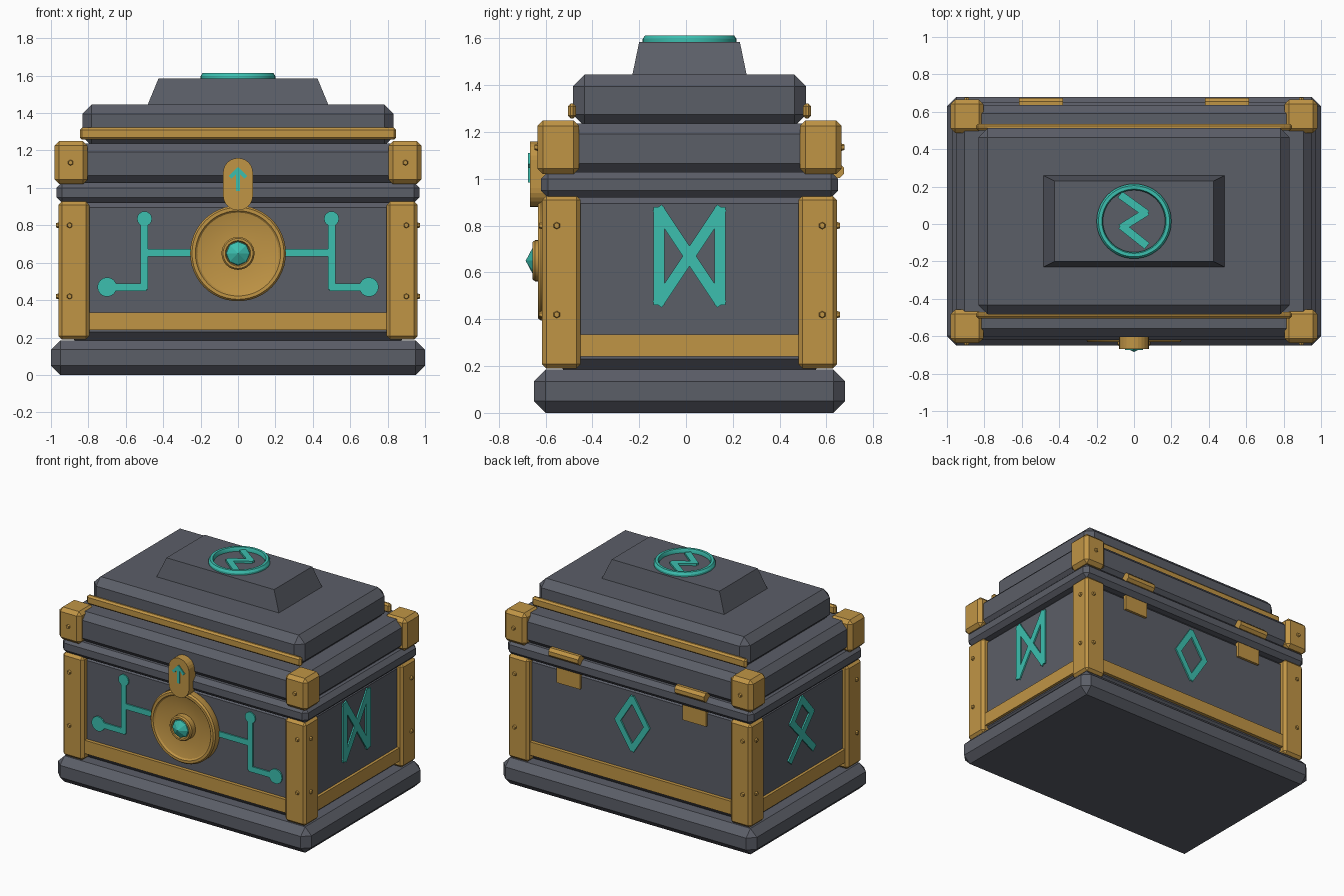
import bpy, bmesh, math
from mathutils import Matrix, Vector

if "Cube" in bpy.data.objects:
    bpy.data.objects.remove(bpy.data.objects["Cube"])

YC = 0.015  # middle of the chest in y


def material(name, rgb):
    m = bpy.data.materials.new(name)
    m.diffuse_color = (*rgb, 1)
    m.use_nodes = True
    m.node_tree.nodes["Principled BSDF"].inputs["Base Color"].default_value = m.diffuse_color
    return m


SLATE = material("slate_grey", (0.105, 0.112, 0.137))
GOLD = material("gold", (0.53, 0.30, 0.06))
TEAL = material("teal", (0.045, 0.52, 0.43))


def finish(name, bm, mat, smooth=False):
    bmesh.ops.recalc_face_normals(bm, faces=bm.faces[:])
    me = bpy.data.meshes.new(name)
    bm.to_mesh(me)
    bm.free()
    me.materials.append(mat)
    if smooth:
        me.shade_smooth()
        me.set_sharp_from_angle(angle=math.radians(30))
    ob = bpy.data.objects.new(name, me)
    bpy.context.collection.objects.link(ob)
    return ob


def box(name, x, y, z, mat, bevel=0.0, taper=(0, 0)):
    """Chamfered box from (min, max) ranges; taper pulls the top edges in."""
    bm = bmesh.new()
    bmesh.ops.create_cube(bm, size=1)
    c = Vector([(r[0] + r[1]) / 2 for r in (x, y, z)])
    s = Vector([r[1] - r[0] for r in (x, y, z)])
    for v in bm.verts:
        top = v.co.z > 0
        sx, sy = math.copysign(1, v.co.x), math.copysign(1, v.co.y)
        v.co = c + v.co * s
        if top:
            v.co.x -= sx * taper[0]
            v.co.y -= sy * taper[1]
    if bevel:
        bmesh.ops.bevel(bm, geom=bm.edges[:], offset=bevel, segments=1,
                        affect='EDGES')
    return finish(name, bm, mat)


def bar(a, b, w=0.04):
    """Outline of a straight stroke between two points."""
    a, b = Vector(a), Vector(b)
    d = (b - a).normalized()
    n = Vector((-d.y, d.x)) * w / 2
    e = d * w * 0.3
    return [a - e + n, a - e - n, b + e - n, b + e + n]


def disc(c, r, n=16):
    return [(c[0] + r * math.cos(2 * math.pi * i / n),
             c[1] + r * math.sin(2 * math.pi * i / n)) for i in range(n)]


def stroke(points, w=0.04):
    return [bar(p, q, w) for p, q in zip(points, points[1:])]


def plates(name, axis, d0, d1, outlines, mat):
    """Flat outlines given thickness along an axis, from d0 to d1."""
    place = {'x': lambda u, v, d: (d, u, v), 'y': lambda u, v, d: (u, d, v),
             'z': lambda u, v, d: (u, v, d)}[axis]
    bm = bmesh.new()
    for o in outlines:
        lo = [bm.verts.new(place(p[0], p[1], d0)) for p in o]
        hi = [bm.verts.new(place(p[0], p[1], d1)) for p in o]
        bm.faces.new(lo)
        bm.faces.new(hi)
        for i in range(len(o)):
            j = (i + 1) % len(o)
            bm.faces.new((lo[i], lo[j], hi[j], hi[i]))
    return finish(name, bm, mat)


def lathe(name, profile, centre, mat, n=48, front=False, closed=False, smooth=True):
    """Turn (radius, height) points around z, or around -y when front is set."""
    bm = bmesh.new()
    rings = []
    for r, h in profile:
        if r == 0:
            rings.append([bm.verts.new((0, 0, h))] * n)
        else:
            rings.append([bm.verts.new((x, y, h)) for x, y in disc((0, 0), r, n)])
    pairs = list(zip(rings, rings[1:])) + ([(rings[-1], rings[0])] if closed else [])
    for a, b in pairs:
        for i in range(n):
            j = (i + 1) % n
            bm.faces.new(list(dict.fromkeys((a[i], a[j], b[j], b[i]))))
    m = Matrix.Translation(centre)
    if front:
        m = m @ Matrix.Rotation(math.pi / 2, 4, 'X')
    bmesh.ops.transform(bm, matrix=m, verts=bm.verts[:])
    return finish(name, bm, mat, smooth)


def deep(h):
    """y range of half depth h around the chest middle."""
    return (YC - h, YC + h)


# Stacked chest shells
box("base_plinth", (-1, 1), deep(0.665), (0, 0.185), SLATE, 0.05)
box("body", (-0.92, 0.92), deep(0.585), (0.185, 0.94), SLATE, 0.045)
box("rim", (-0.97, 0.97), deep(0.635), (0.92, 1.03), SLATE, 0.03)
box("lid_lower", (-0.95, 0.95), deep(0.62), (1.02, 1.237), SLATE, 0.045)
box("lid_upper", (-0.832, 0.832), deep(0.498), (1.225, 1.445), SLATE, 0.05)
box("lid_crown", (-0.485, 0.485), deep(0.245), (1.44, 1.585), SLATE, 0, (0.06, 0.03))

# Corner posts, lid corner caps and their rivets
rivets = bmesh.new()


def rivet(pos, direction):
    rot = Vector(direction).to_track_quat('Z', 'Y').to_matrix().to_4x4()
    bmesh.ops.create_cone(rivets, cap_ends=True, segments=6, radius1=0.019,
                          radius2=0.012, depth=0.024,
                          matrix=Matrix.Translation(pos) @ rot)


def span(s, a, b, c=0.0):
    return tuple(sorted((c + s * a, c + s * b)))


for sx in (-1, 1):
    for sy in (-1, 1):
        box("corner_post", span(sx, 0.795, 0.96), span(sy, 0.465, 0.63, YC),
            (0.19, 0.927), GOLD, 0.018)
        box("lid_corner_cap", span(sx, 0.805, 0.98), span(sy, 0.472, 0.65, YC),
            (1.02, 1.25), GOLD, 0.024)
        for z in (0.42, 0.80):
            rivet((sx * 0.90, YC + sy * 0.63, z), (0, sy, 0))
            rivet((sx * 0.96, YC + sy * 0.567, z), (sx, 0, 0))
        rivet((sx * 0.895, YC + sy * 0.65, 1.135), (0, sy, 0))
finish("rivets", rivets, GOLD)

# Bottom trim strips and lid bands
for s in (-1, 1):
    box("long_trim", (-0.81, 0.81), span(s, 0.57, 0.61, YC), (0.24, 0.335), GOLD)
    box("side_trim", span(s, 0.90, 0.94), deep(0.48), (0.24, 0.335), GOLD)
    box("lid_band", (-0.846, 0.846), span(s, 0.485, 0.52, YC), (1.258, 1.322), GOLD, 0.012)

# Hinges on the back
for s in (-1, 1):
    x = span(s, 0.38, 0.615)
    box("hinge_plate", span(s, 0.405, 0.59), (0.59, 0.618), (0.81, 0.95), GOLD)
    bm = bmesh.new()
    bmesh.ops.create_cone(bm, cap_ends=True, segments=8, radius1=0.035, radius2=0.035,
                          depth=0.235, matrix=Matrix.Translation((s * 0.4975, 0.642, 1.035))
                          @ Matrix.Rotation(math.pi / 2, 4, 'Y')
                          @ Matrix.Rotation(math.pi / 8, 4, 'Z'))
    finish("hinge_barrel", bm, GOLD)

# Round lock with dished face, boss and gem
lathe("lock_disc", [(0, 0.56), (0.25, 0.56), (0.256, 0.575), (0.256, 0.62), (0.246, 0.632),
                    (0.228, 0.632), (0.218, 0.622), (0.16, 0.608), (0.085, 0.604),
                    (0, 0.604)], (0, 0, 0.65), GOLD, front=True)
lathe("lock_boss", [(0.088, 0.60), (0.088, 0.645), (0.08, 0.655), (0.068, 0.655),
                    (0.062, 0.64), (0, 0.64)], (0, 0, 0.65), GOLD, n=32, front=True)
lathe("lock_gem", [(0, 0.635), (0.065, 0.642), (0.062, 0.652), (0, 0.685)],
      (0, 0, 0.65), TEAL, n=8, front=True, smooth=False)

# Hasp with arrow
hasp = [(0.08 * math.cos(a), (1.08 if i < 13 else 0.96) + 0.08 * math.sin(a))
        for i in range(26) for a in [math.pi * (i if i < 13 else i - 1) / 12]]
plates("hasp", 'y', -0.595, -0.667, [hasp], GOLD)
plates("hasp_arrow", 'y', -0.66, -0.674,
       stroke([(0, 0.99), (0, 1.09)], 0.02)
       + stroke([(-0.038, 1.06), (0, 1.10), (0.038, 1.06)], 0.02), TEAL)

# Front circuit inlays, mirrored
for s in (-1, 1):
    plates("circuit_inlay", 'y', -0.56, -0.579,
           stroke([(s * 0.23, 0.652), (s * 0.5, 0.652)])
           + stroke([(s * 0.5, 0.835), (s * 0.5, 0.47)])
           + stroke([(s * 0.5, 0.47), (s * 0.7, 0.47)])
           + [disc((s * 0.5, 0.835), 0.04), disc((s * 0.7, 0.47), 0.052)], TEAL)

# Side and back inlays
L, R = YC - 0.13, YC + 0.13
plates("right_inlay", 'x', 0.91, 0.93,
       stroke([(L, 0.475), (L, 0.865), (R, 0.475), (R, 0.865), (L, 0.475)], 0.048), TEAL)
plates("left_inlay", 'x', -0.91, -0.93,
       stroke([(L, 0.475), (YC + 0.11, 0.735), (YC, 0.865), (YC - 0.11, 0.735), (R, 0.475)],
              0.048), TEAL)
plates("back_inlay", 'y', 0.59, 0.61,
       stroke([(0, 0.85), (0.115, 0.67), (0, 0.49), (-0.115, 0.67), (0, 0.85)], 0.042), TEAL)

# Crown ring and zigzag
lathe("crown_ring", [(0.20, 1.58), (0.20, 1.598), (0.19, 1.613), (0.172, 1.613),
                     (0.166, 1.60), (0.166, 1.58)], (0, YC, 0), TEAL, closed=True)
plates("crown_zigzag", 'z', 1.58, 1.60,
       stroke([(-0.065, 0.15), (0.06, 0.06), (-0.06, -0.015), (0.06, -0.11)], 0.042), TEAL)
